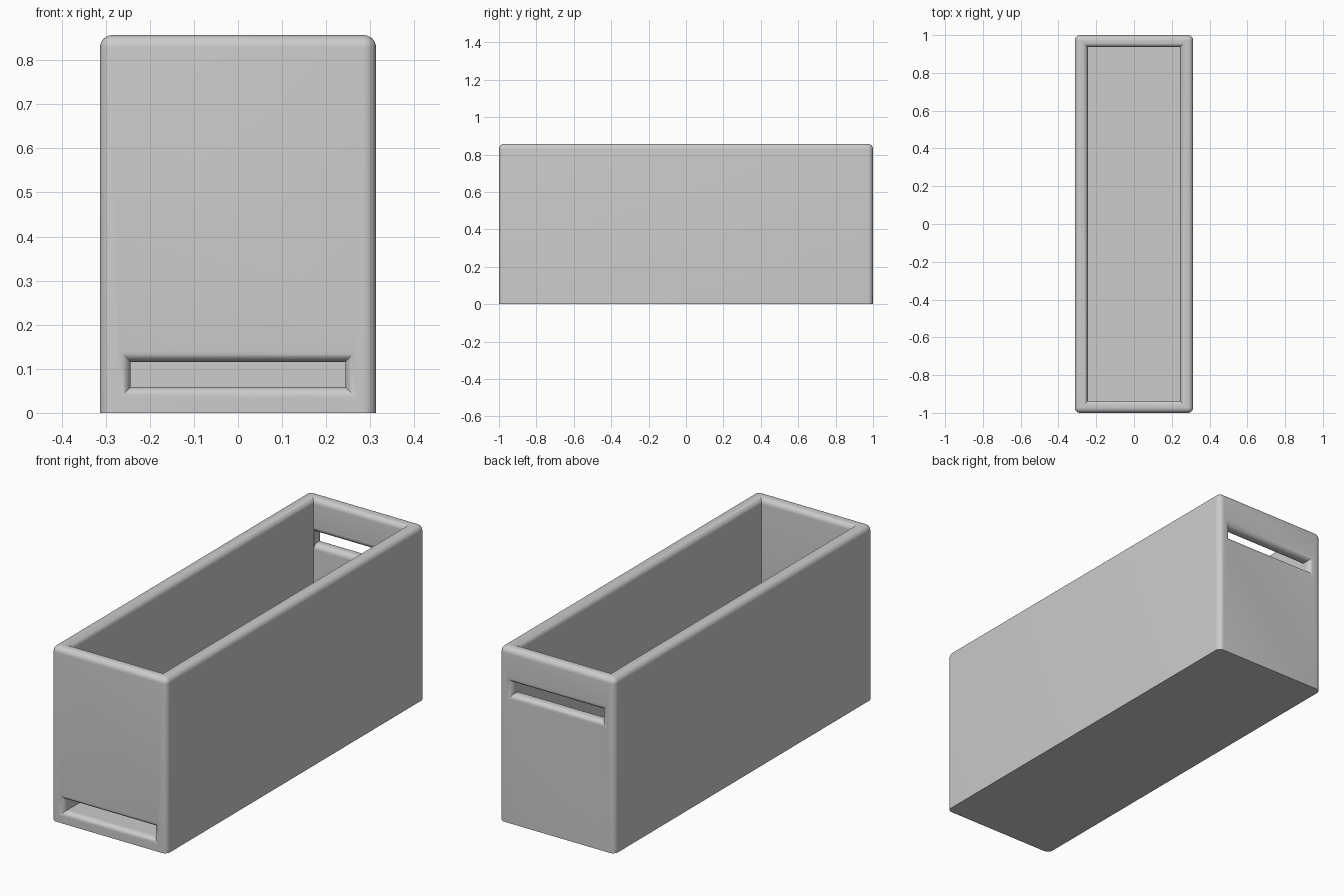
import bpy, bmesh, math

if "Cube" in bpy.data.objects:
    bpy.data.objects.remove(bpy.data.objects["Cube"])

HX, HY, TOP = 0.313, 1.0, 0.857     # outer half width, half length, height
IX, IY, FLOOR = 0.2445, 0.936, 0.058  # inner half width, half length, floor height
R, STEPS = 0.028, 8                 # rounding radius and segments

grey = bpy.data.materials.new("plain grey")
grey.diffuse_color = (0.6, 0.6, 0.6, 1)
grey.use_nodes = True
grey.node_tree.nodes["Principled BSDF"].inputs["Base Color"].default_value = grey.diffuse_color


def loft(name, rings):
    """Closed solid through a list of rings with equal point counts."""
    bm = bmesh.new()
    vs = [[bm.verts.new(p) for p in ring] for ring in rings]
    n = len(vs[0])
    for a, b in zip(vs, vs[1:]):
        for i in range(n):
            j = (i + 1) % n
            bm.faces.new((a[i], a[j], b[j], b[i]))
    bm.faces.new(vs[0])
    bm.faces.new(vs[-1])
    bmesh.ops.recalc_face_normals(bm, faces=bm.faces)
    me = bpy.data.meshes.new(name)
    bm.to_mesh(me)
    bm.free()
    me.materials.append(grey)
    ob = bpy.data.objects.new(name, me)
    bpy.context.collection.objects.link(ob)
    return ob


def rounded_rect(hx, hy, r, z):
    pts = []
    for k, (sx, sy) in enumerate([(1, 1), (-1, 1), (-1, -1), (1, -1)]):
        for i in range(STEPS + 1):
            a = math.pi / 2 * (k + i / STEPS)
            pts.append((sx * (hx - r) + r * math.cos(a),
                        sy * (hy - r) + r * math.sin(a), z))
    return pts


def rect(hx, hy, z):
    return [(hx, hy, z), (-hx, hy, z), (-hx, -hy, z), (hx, -hy, z)]


# quarter-round steps: (sideways offset, remaining depth to the surface)
def quarter(r):
    return [(r * (1 - math.cos(a)), r * (1 - math.sin(a)))
            for a in (math.pi / 2 * i / STEPS for i in range(STEPS + 1))]


# Outer body: rounded uprights and rounded top, sharp base
rings = [rounded_rect(HX, HY, R, 0)]
rings += [rounded_rect(HX - o, HY - o, R - o * 0.96, TOP - d) for o, d in quarter(R)]
box = loft("open_box", rings)

# Hollow with a rounded inner rim
rings = [rect(IX, IY, FLOOR)]
rings += [rect(IX + o, IY + o, TOP - d) for o, d in quarter(R)]
rings.append(rect(IX + R, IY + R, TOP + 0.1))
cutters = [loft("hollow_cutter", rings)]


# Slots through the end walls, with rounded lips
def slot(name, side, z0, z1, round_inner_bottom):
    hx, r = 0.244, 0.026

    def ring(y, fx, fb, ft):
        return [(x, side * y, z) for x, z in
                [(-hx - fx, z0 - fb), (hx + fx, z0 - fb), (hx + fx, z1 + ft), (-hx - fx, z1 + ft)]]
    q = quarter(r)
    b = 1 if round_inner_bottom else 0
    rs = [ring(HY + 0.1, r, r, r)]
    rs += [ring(HY - d, o, o, o) for o, d in reversed(q)]
    rs += [ring(IY + d, 0, o * b, o) for o, d in q]
    rs.append(ring(IY - 0.05, 0, r * b, r))
    return loft(name, rs)


cutters.append(slot("front_slot_cutter", -1, 0.0585, 0.116, False))
cutters.append(slot("back_slot_cutter", 1, 0.0585 + 0.573, 0.116 + 0.573, True))

# Cut, then shade
bpy.context.view_layer.objects.active = box
box.select_set(True)
for c in cutters:
    m = box.modifiers.new("cut", 'BOOLEAN')
    m.operation, m.solver, m.object = 'DIFFERENCE', 'EXACT', c
    bpy.ops.object.modifier_apply(modifier=m.name)
for c in cutters:
    bpy.data.objects.remove(c)
bpy.ops.object.shade_smooth_by_angle(angle=math.radians(30))
